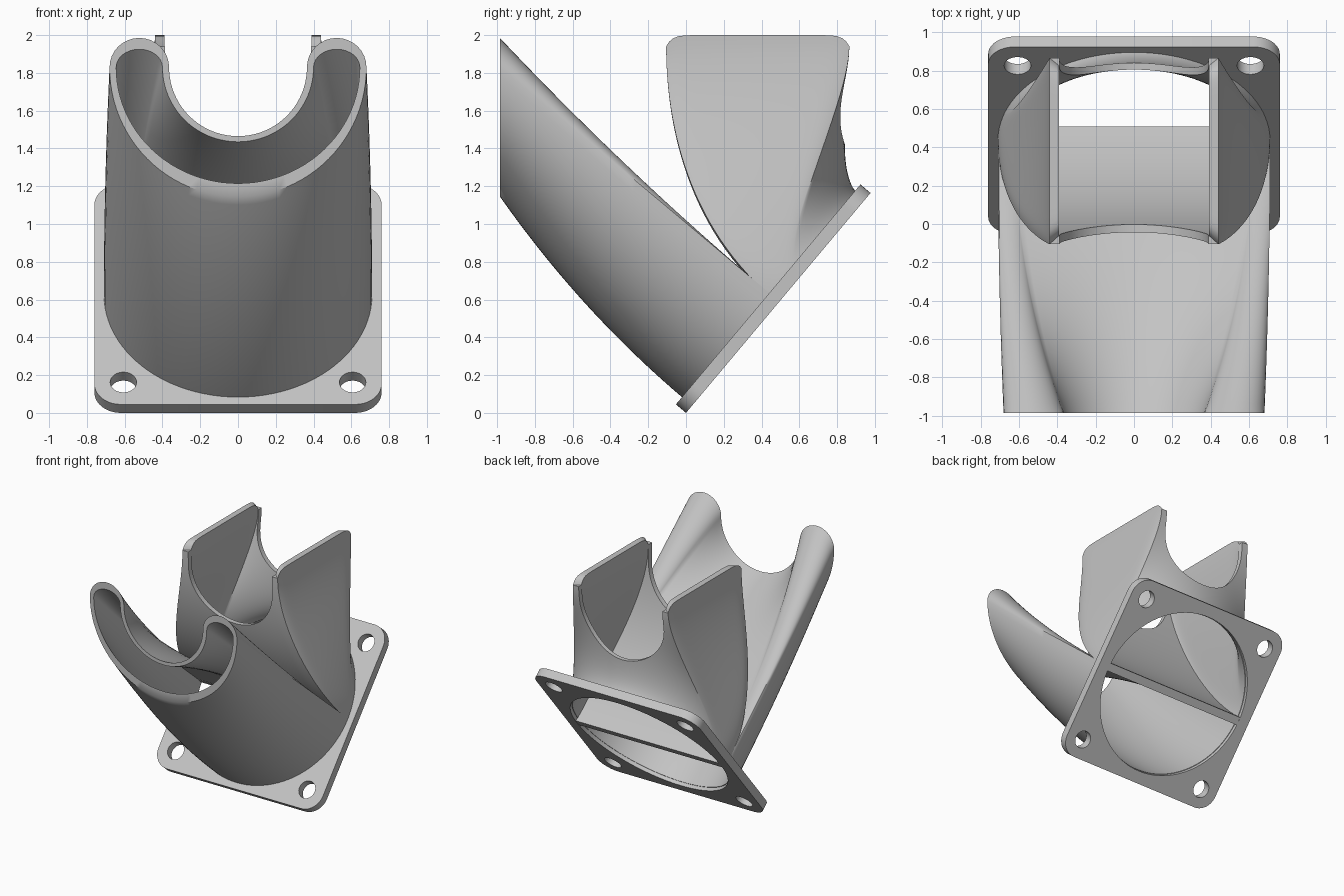
import bpy, bmesh, math
from mathutils import Vector

if "Cube" in bpy.data.objects:
    bpy.data.objects.remove(bpy.data.objects["Cube"])

grey = bpy.data.materials.new("plain grey")
grey.use_nodes = True
grey.diffuse_color = (0.55, 0.55, 0.55, 1)
grey.node_tree.nodes["Principled BSDF"].inputs["Base Color"].default_value = (0.55, 0.55, 0.55, 1)

TILT = math.radians(50)
ALONG = Vector((0, math.cos(TILT), math.sin(TILT)))    # up the flange
NORMAL = Vector((0, -math.sin(TILT), math.cos(TILT)))  # out of the flange
HALF = 0.76
BASE = 0.03


def on_flange(x, u, n):
    """Point at flange coordinates measured from its centre."""
    return Vector((x, 0, 0)) + ALONG * (u + HALF) + NORMAL * n


def make_object(name, bm):
    bmesh.ops.recalc_face_normals(bm, faces=bm.faces)
    mesh = bpy.data.meshes.new(name)
    bm.to_mesh(mesh)
    bm.free()
    mesh.materials.append(grey)
    obj = bpy.data.objects.new(name, mesh)
    bpy.context.collection.objects.link(obj)
    return obj


def prism(name, outline, low, high, place):
    bm = bmesh.new()
    rings = [[bm.verts.new(place(a, b, h)) for a, b in outline] for h in (low, high)]
    bm.faces.new(rings[0])
    bm.faces.new(rings[1])
    count = len(outline)
    for i in range(count):
        j = (i + 1) % count
        bm.faces.new((rings[0][i], rings[0][j], rings[1][j], rings[1][i]))
    return make_object(name, bm)


def select_only(obj):
    bpy.ops.object.select_all(action='DESELECT')
    obj.select_set(True)
    bpy.context.view_layer.objects.active = obj


def cut(obj, cutter):
    select_only(obj)
    mod = obj.modifiers.new("cut", 'BOOLEAN')
    mod.operation = 'DIFFERENCE'
    mod.solver = 'EXACT'
    mod.object = cutter
    bpy.ops.object.modifier_apply(modifier=mod.name)
    bpy.data.objects.remove(cutter)


def smooth(obj):
    select_only(obj)
    bpy.ops.object.shade_smooth_by_angle(angle=math.radians(38))


def arc(cx, cy, rx, ry, start, end, count):
    """Elliptical arc in degrees, last point left out."""
    angles = [math.radians(start + (end - start) * i / count) for i in range(count)]
    return [(cx + rx * math.cos(a), cy + ry * math.sin(a)) for a in angles]


def line(a, b, count):
    return [a + (b - a) * i / count for i in range(count)]


def shell(name, outer, inner):
    """Closed tube wall between two lofted skins, each a list of rings."""
    bm = bmesh.new()
    grids = [[[bm.verts.new(p) for p in ring] for ring in skin] for skin in (outer, inner)]

    def bridge(a, b):
        for i in range(len(a)):
            j = (i + 1) % len(a)
            bm.faces.new((a[i], a[j], b[j], b[i]))
    for grid in grids:
        for a, b in zip(grid, grid[1:]):
            bridge(a, b)
    for end in (0, -1):
        bridge(grids[0][end], grids[1][end])
    return make_object(name, bm)


def sweep(starts, ends, tangents, rows=28):
    """Hermite loft from one ring of points to another."""
    rings = []
    for k in range(rows + 1):
        t = k / rows
        h = t * t * (3 - 2 * t)
        rings.append([p * (1 - h) + q * h + a * (t * (1 - t) ** 2) - b * (t * t * (1 - t))
                      for p, q, (a, b) in zip(starts, ends, tangents)])
    return rings


# Flange with rounded corners, main opening and bolt holes
corner = HALF - 0.14
outline = []
for k, (sx, sy) in enumerate(((1, 1), (-1, 1), (-1, -1), (1, -1))):
    outline += arc(sx * corner, sy * corner, 0.14, 0.14, 90 * k, 90 * k + 90, 10)
    a = math.radians(90 * k + 90)
    outline.append((sx * corner + 0.14 * math.cos(a), sy * corner + 0.14 * math.sin(a)))
flange = prism("mounting_flange", outline, 0, 0.07, on_flange)
cut(flange, prism("opening_cutter", arc(0, 0, 0.665, 0.665, 0, 360, 96), -0.1, 0.2, on_flange))
for sx in (-1, 1):
    for sy in (-1, 1):
        hole = arc(sx * 0.607, sy * 0.607, 0.07, 0.07, 0, 360, 32)
        cut(flange, prism("bolt_cutter", hole, -0.1, 0.2, on_flange))
smooth(flange)

# Bar that splits the opening in two
bar = [(-0.675, -0.033), (0.675, -0.033), (0.675, 0.033), (-0.675, 0.033)]
prism("divider_bar", bar, 0.002, 0.065, on_flange)


# Front duct: half disc flowing into a crescent mouth
def front_skin(radius, edge, big, small, cap_height):
    bottom, cap, top = 48, 16, 40
    lip = radius - 0.09
    base = [(x, min(edge, y)) for x, y in arc(0, 0, radius, radius, 180, 360, bottom)]
    base += [(x, edge) for x in line(radius, lip, cap)]
    base += [(x, edge) for x in line(lip, -lip, top)]
    base += [(x, edge) for x in line(-lip, -radius, cap)]
    mid, half = (big[0] + small[0]) / 2, (big[0] - small[0]) / 2
    mouth = arc(0, 0, *big, 180, 360, bottom)
    mouth += arc(mid, 0, half, cap_height, 0, 180, cap)
    mouth += arc(0, 0, *small, 360, 180, top)
    mouth += arc(-mid, 0, half, cap_height, 0, 180, cap)
    starts = [on_flange(x, u, BASE) for x, u in base]
    ends = [Vector((x, -0.985, 1.83 + z)) for x, z in mouth]
    tangents = []
    for p, q in zip(starts, ends):
        lead = NORMAL * (q - p).length
        tangents.append((lead, (q - p) * 2 - lead))
    return sweep(starts, ends, tangents)


smooth(shell("front_duct",
             front_skin(0.71, 0.01, (0.68, 0.685), (0.365, 0.365), 0.155),
             front_skin(0.66, -0.03, (0.645, 0.615), (0.40, 0.395), 0.095)))


# Rear duct: half disc flowing into two upright wings
def rear_skin(radius, edge, half, front, back):
    face, side, rear, turn = 24, 24, 40, 18
    base = [(x, edge) for x in line(-radius, radius, face)]
    for start, end, count in ((0, turn, side), (turn, 180 - turn, rear), (180 - turn, 180, side)):
        base += [(x, max(edge, y)) for x, y in arc(0, 0, radius, radius, start, end, count)]
    steps = [(1 - math.cos(math.pi * i / side)) / 2 for i in range(side)]

    def wing(x, a, b):
        return [(x, a + (b - a) * s, 2 - 0.06 * abs(2 * s - 1) ** 16) for s in steps]
    top = [(x, front, 1.94) for x in line(-half, half, face)]
    top += wing(half, front, back)
    top += [(x, back, 1.94) for x in line(half, -half, rear)]
    top += wing(-half, back, front)
    starts = [on_flange(x, u, BASE) for x, u in base]
    ends = [Vector(p) for p in top]
    tangents = []
    for q in ends:
        ahead = (back - q.y) / (back - front)
        tangents.append((NORMAL * (0.55 + 1.25 * ahead), Vector((0, 0, 0.9 + 0.3 * ahead))))
    return sweep(starts, ends, tangents)


rear_duct = shell("rear_duct",
                  rear_skin(0.71, -0.01, 0.44, -0.105, 0.865),
                  rear_skin(0.66, 0.03, 0.39, -0.06, 0.825))

# Round-bottomed channel that opens the rear duct between its wings
channel = arc(0, 1.81, 0.387, 0.387, 180, 360, 48) + [(0.387, 1.81), (0.387, 2.3), (-0.387, 2.3)]
cut(rear_duct, prism("channel_cutter", channel, -0.6, 1.4, lambda x, z, y: Vector((x, y, z))))
smooth(rear_duct)
